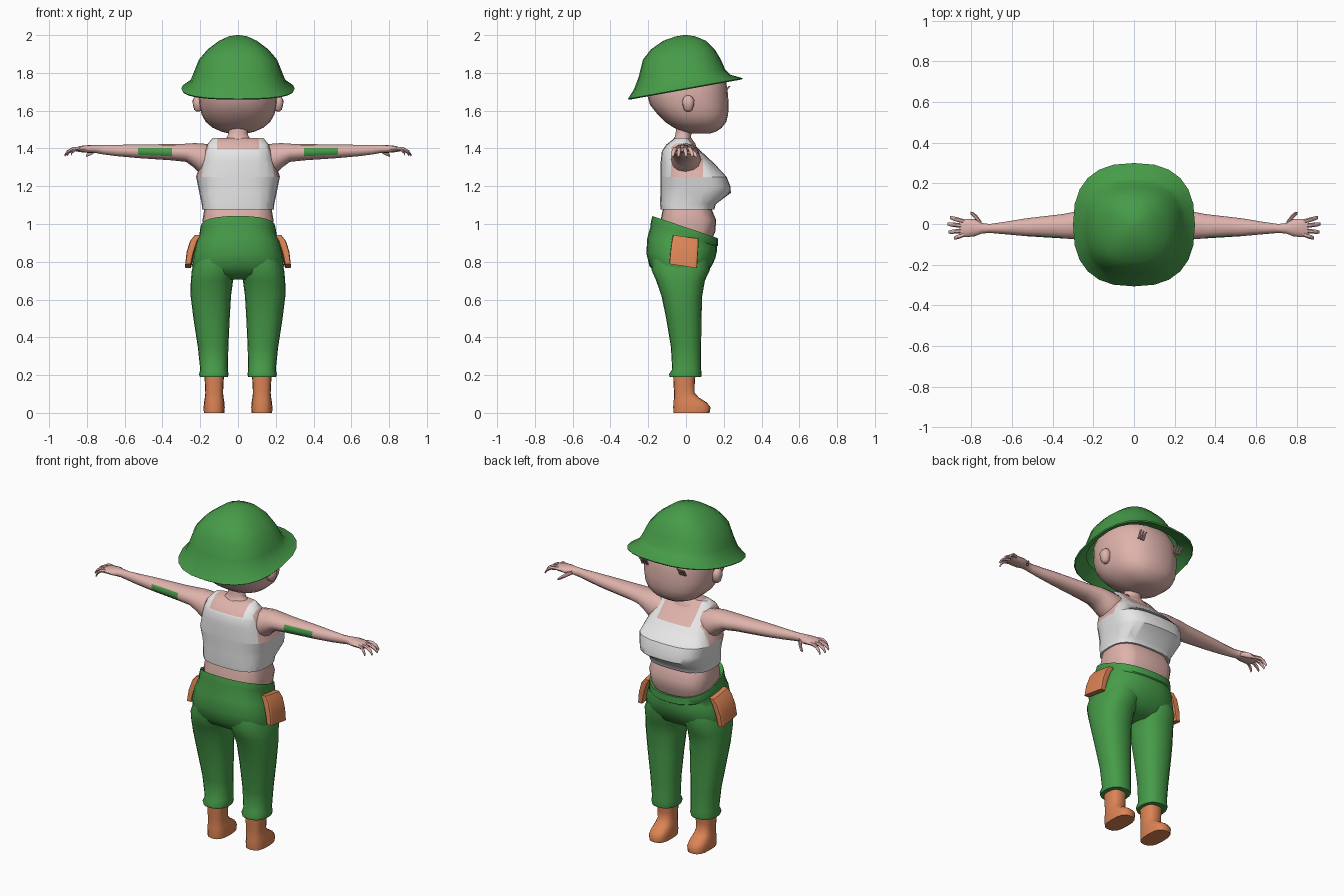
import bpy, bmesh, math
from mathutils import Vector


def material(name, rgb):
    m = bpy.data.materials.new(name)
    m.diffuse_color = (*rgb, 1)
    return m


GREEN = material("green cloth", (0.062, 0.33, 0.066))
SKIN = material("skin", (0.74, 0.45, 0.41))
WHITE = material("white cloth", (0.80, 0.80, 0.80))
ORANGE = material("orange leather", (0.72, 0.23, 0.09))


def power(v, n):
    return math.copysign(abs(v) ** (2 / n), v)


def oval(z, xh, yb, yf, cx=0.0, slope=0.0, n=2.4, seg=24):
    """Level ring from yb to yf; slope tilts it along y."""
    ring = []
    for i in range(seg):
        a = 2 * math.pi * i / seg
        y = (yb + yf) / 2 + (yf - yb) / 2 * power(math.sin(a), n)
        ring.append(Vector((cx + xh * power(math.cos(a), n), y, z + slope * y)))
    return ring


def upright(x, cy, cz, ry, rz, seg=12):
    """Ring standing across the x axis, for arms and fingers."""
    return [Vector((x, cy + ry * math.cos(2 * math.pi * i / seg),
                    cz + rz * math.sin(2 * math.pi * i / seg))) for i in range(seg)]


def loft(name, rings, mats, mirror=False, caps=(True, True), cuts=(), rule=None, angle=50):
    bm = bmesh.new()
    rows = [[bm.verts.new(p) for p in r] for r in rings]
    for a, b in zip(rows, rows[1:]):
        for i in range(len(a)):
            j = (i + 1) % len(a)
            bm.faces.new((a[i], a[j], b[j], b[i]))
    if caps[0]:
        bm.faces.new(rows[0][::-1])
    if caps[1]:
        bm.faces.new(rows[-1])
    bmesh.ops.recalc_face_normals(bm, faces=bm.faces)
    for co, no in cuts:
        bmesh.ops.bisect_plane(bm, geom=bm.verts[:] + bm.edges[:] + bm.faces[:],
                               plane_co=co, plane_no=no)
    bm.normal_update()
    if rule:
        for f in bm.faces:
            f.material_index = rule(f.calc_center_median(), f.normal)
    me = bpy.data.meshes.new(name)
    bm.to_mesh(me)
    bm.free()
    for m in mats:
        me.materials.append(m)
    ob = bpy.data.objects.new(name, me)
    bpy.context.collection.objects.link(ob)
    bpy.ops.object.select_all(action='DESELECT')
    ob.select_set(True)
    bpy.context.view_layer.objects.active = ob
    bpy.ops.object.shade_smooth_by_angle(angle=math.radians(angle))
    if mirror:
        mod = ob.modifiers.new("mirror", 'MIRROR')
        mod.use_mirror_merge = False
    return ob


# Helmet: tilted brim running up into a dome
hat = [(1.755, .235, -.24, .21, .18), (1.712, .295, -.30, .295, .18), (1.718, .30, -.307, .30, .18),
       (1.755, .255, -.275, .235, .15), (1.80, .236, -.25, .208, .08), (1.87, .207, -.228, .185, 0),
       (1.925, .16, -.185, .152, 0), (1.97, .10, -.12, .105, 0), (1.993, .05, -.055, .05, 0),
       (2.0, .01, -.01, .01, 0)]
loft("helmet", [oval(z, x, b, f, slope=s, n=2.5) for z, x, b, f, s in hat], [GREEN], caps=(False, True))

# Head, ears, eyelashes and neck
head = [(1.48, .05, .02, .13), (1.49, .09, -.02, .16), (1.51, .135, -.065, .19), (1.54, .17, -.11, .213),
        (1.58, .193, -.15, .223), (1.63, .205, -.19, .226), (1.69, .21, -.208, .222),
        (1.76, .208, -.21, .212), (1.82, .185, -.19, .18), (1.88, .14, -.15, .13)]
loft("head", [oval(*r) for r in head], [SKIN])
ear = [(1.595, .01), (1.605, .022), (1.63, .03), (1.655, .032), (1.675, .02), (1.68, .008)]
loft("ear", [oval(z, r * .9, .012 - r, .012 + r, cx=.212, seg=12) for z, r in ear], [SKIN], mirror=True)
for k in (-1, 0, 1):
    loft("eyelash", [oval(z, .006, y - .012, y, cx=.125 + k * (.016 + dx), seg=6)
                     for z, y, dx in ((1.69, .213, 0), (1.715, .224, 0), (1.73, .236, .003))],
         [SKIN], mirror=True)
neck = [(1.38, .13, -.08, .06), (1.425, .11, -.08, .05), (1.445, .085, -.07, .035), (1.46, .058, -.06, .025),
        (1.48, .05, -.055, .03), (1.53, .055, -.05, .06)]
loft("neck", [oval(*r, n=2) for r in neck], [SKIN])

# Torso: skin belly and white vest, with cut armholes and neckline
torso = [(.90, .17, -.14, .13), (.96, .18, -.14, .155), (1.02, .188, -.135, .16), (1.08, .178, -.122, .135),
         (1.078, .19, -.135, .15), (1.105, .192, -.137, .158), (1.165, .205, -.136, .238),
         (1.20, .212, -.136, .235), (1.25, .222, -.136, .215), (1.32, .20, -.135, .15),
         (1.385, .178, -.128, .08), (1.42, .163, -.105, .045), (1.455, .135, -.06, .015)]


def vest_rule(c, n):
    armhole = abs(c.x) > .155 and c.z > 1.25 and -.08 < c.y < .09
    collar = abs(c.x) < .11 and c.z > (1.395 if c.y < 0 else 1.34)
    belly = c.z < 1.0785
    return 0 if armhole or collar or belly else 1


planes = [((s * x, 0, 0), (1, 0, 0)) for s in (-1, 1) for x in (.11, .155)]
planes += [((0, y, 0), (0, 1, 0)) for y in (-.08, 0, .09)]
planes += [((0, 0, z), (0, 0, 1)) for z in (1.25, 1.34, 1.395)]
loft("vest_and_belly", [oval(*r, n=2.9) for r in torso], [SKIN, WHITE], cuts=planes, rule=vest_rule)

# Arms with a green patch on the back of the upper arm
arm = [(.12, 0, 1.335, .075, .08), (.165, 0, 1.338, .08, .085), (.20, 0, 1.347, .077, .08),
       (.235, -.003, 1.364, .074, .064), (.275, -.006, 1.377, .07, .048), (.35, -.011, 1.38, .06, .043),
       (.53, -.016, 1.385, .044, .036), (.64, -.02, 1.389, .03, .03), (.71, -.022, 1.393, .022, .025),
       (.75, -.021, 1.397, .026, .022), (.785, -.018, 1.397, .043, .021), (.83, -.02, 1.397, .045, .017),
       (.86, -.02, 1.395, .04, .01)]
loft("arm", [upright(*r) for r in arm], [SKIN, GREEN], mirror=True,
     rule=lambda c, n: int(.35 < c.x < .53 and n.y < -.5 and abs(c.z - 1.382) < .016))

# Fingers and thumb
for y0, y1, tip in ((.012, .032, .905), (-.01, .0, .918), (-.032, -.04, .912), (-.052, -.07, .885)):
    reach = tip - .835
    loft("finger", [upright(.835 + reach * t, y0 + (y1 - y0) * t, 1.399 - d, r, r, 6)
                    for t, d, r in ((0, 0, .011), (.5, .002, .011), (.85, .018, .010), (1, .035, .007))],
         [SKIN], mirror=True)
loft("thumb", [upright(x, y, z, r, r, 6) for x, y, z, r in
               ((.75, .0, 1.392, .012), (.772, .027, 1.382, .015), (.79, .046, 1.37, .012), (.805, .055, 1.36, .006))],
     [SKIN], mirror=True)

# Trousers: open tilted waistband, hips, and two legs
hips = [(.94, .18, -.155, .14, -.34), (.978, .188, -.165, .155, -.34), (.982, .198, -.178, .168, -.34),
        (.94, .205, -.188, .17, -.32), (.93, .203, -.188, .163, -.3), (.885, .224, -.205, .163, -.2),
        (.83, .238, -.21, .155, -.08), (.78, .243, -.195, .138, 0), (.735, .235, -.16, .105, 0),
        (.705, .20, -.10, .05, 0)]
loft("trouser_hips", [oval(z, x, b, f, slope=s) for z, x, b, f, s in hips], [GREEN], caps=(False, True))
leg = [(.82, .112, .112, -.18, .125), (.76, .125, .119, -.184, .128), (.70, .138, .112, -.158, .10),
       (.62, .144, .107, -.13, .086), (.50, .14, .096, -.105, .082), (.35, .132, .081, -.08, .08),
       (.23, .127, .073, -.073, .08), (.205, .128, .078, -.09, .083), (.19, .128, .074, -.086, .08)]
loft("trouser_leg", [oval(z, x, b, f, cx=c, n=2.3, seg=20) for z, c, x, b, f in leg], [GREEN], mirror=True)

# Hip pockets
pocket = [(.932, .212, .018, -.068, .066), (.90, .234, .021, -.075, .066), (.84, .253, .02, -.083, .062),
          (.775, .264, .016, -.088, .058)]
loft("hip_pocket", [oval(z, x, b, f, cx=c, slope=-.15, n=7, seg=16) for z, c, x, b, f in pocket],
     [ORANGE], mirror=True, angle=35)

# Boots
boot = [(0, .055, -.066, .125), (.03, .056, -.068, .13), (.055, .054, -.066, .11), (.08, .05, -.064, .07),
        (.105, .047, -.063, .046), (.15, .049, -.066, .046), (.20, .052, -.068, .05)]
loft("boot", [oval(z, x, b, f, cx=.126, n=2.7, seg=16) for z, x, b, f in boot], [ORANGE], mirror=True)
